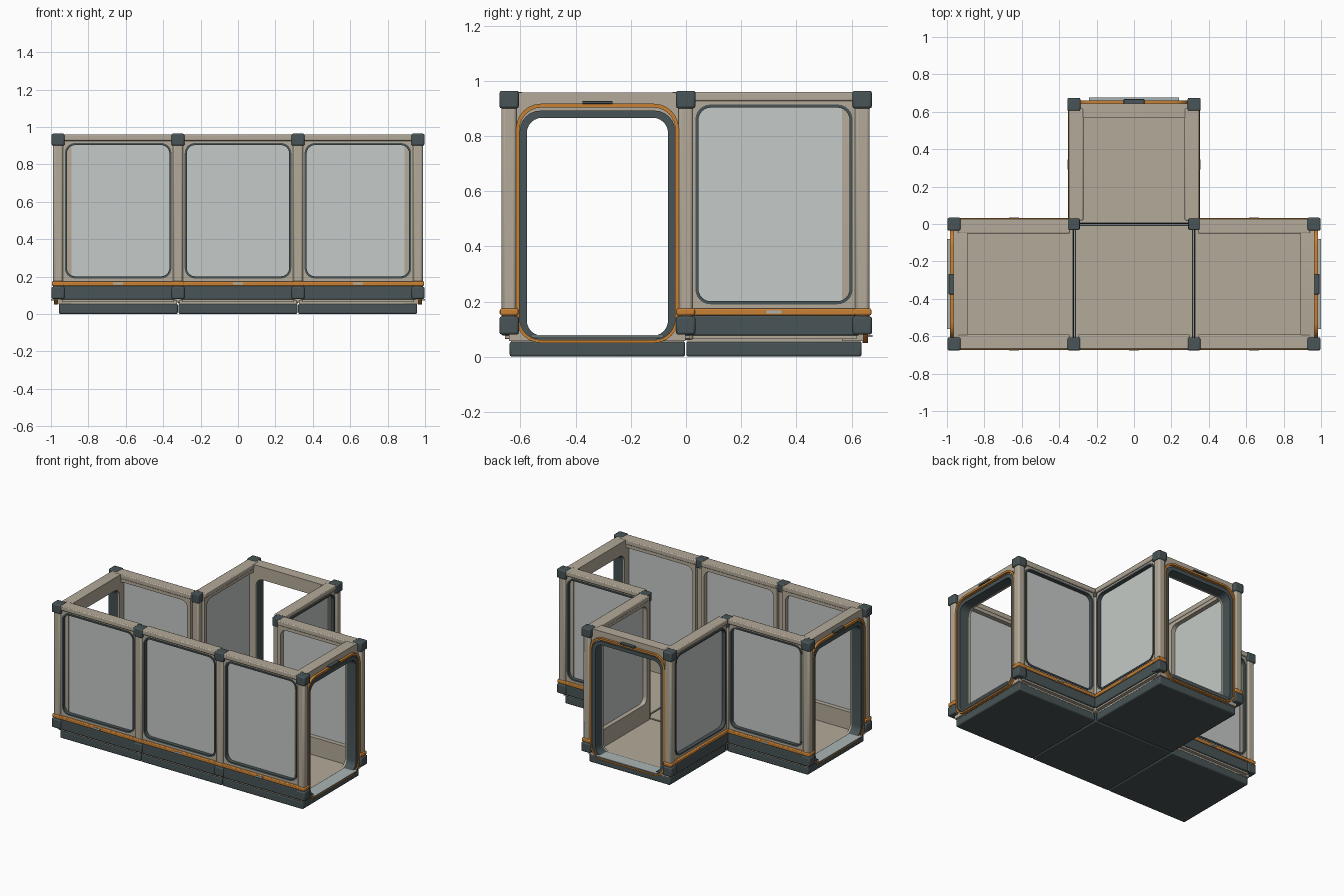
import bpy, bmesh, math
from mathutils import Matrix, Vector

cube = bpy.data.objects.get("Cube")
if cube:
    bpy.data.objects.remove(cube, do_unlink=True)


def material(name, rgb):
    m = bpy.data.materials.new(name)
    m.use_nodes = True
    m.diffuse_color = (*rgb, 1)
    bsdf = next(n for n in m.node_tree.nodes if n.type == "BSDF_PRINCIPLED")
    bsdf.inputs["Base Color"].default_value = (*rgb, 1)
    return m


BEIGE = material("warm_beige", (0.45, 0.40, 0.32))
DARK = material("dark_slate", (0.065, 0.088, 0.092))
ORANGE = material("orange_trim", (0.58, 0.22, 0.035))
GLASS = material("pale_glass", (0.56, 0.59, 0.57))
METAL = material("light_metal", (0.40, 0.46, 0.46))

PITCH = 0.64
FRONT, MID, REAR = -0.641, -0.001, 0.639
INNER, OUTER = 0.321, 0.962


def finish(name, bm, mat, place, bevel=0.0):
    bmesh.ops.recalc_face_normals(bm, faces=bm.faces)
    mesh = bpy.data.meshes.new(name)
    bm.to_mesh(mesh)
    bm.free()
    mesh.materials.append(mat)
    obj = bpy.data.objects.new(name, mesh)
    bpy.context.collection.objects.link(obj)
    obj.matrix_world = place
    if bevel:
        mod = obj.modifiers.new("soft_edges", "BEVEL")
        mod.width = bevel
        mod.segments = 2
    bpy.ops.object.select_all(action="DESELECT")
    obj.select_set(True)
    bpy.context.view_layer.objects.active = obj
    bpy.ops.object.shade_smooth_by_angle(angle=math.radians(30))
    return obj


def box(name, mat, xs, ys, zs, place=Matrix(), bevel=0.0):
    bm = bmesh.new()
    bmesh.ops.create_cube(bm, size=1)
    for v in bm.verts:
        v.co = Vector([(a + b) / 2 + c * (b - a)
                       for (a, b), c in zip((xs, ys, zs), v.co)])
    return finish(name, bm, mat, place, bevel)


def round_rect(half, bottom, top, r, seg=6):
    """Points (x, z) of an upright rounded rectangle."""
    pts = []
    corners = [(half - r, top - r), (r - half, top - r),
               (r - half, bottom + r), (half - r, bottom + r)]
    for q, (cx, cz) in enumerate(corners):
        for i in range(seg + 1):
            a = math.pi / 2 * (q + i / seg)
            pts.append((cx + r * math.cos(a), cz + r * math.sin(a)))
    return pts


def ring(name, mat, outer, inner, y_out, y_in, place):
    """Solid frame between two matching outlines."""
    bm = bmesh.new()
    loops = [[bm.verts.new((x, y, z)) for x, z in pts]
             for pts, y in ((outer, y_out), (inner, y_out), (inner, y_in), (outer, y_in))]
    n = len(outer)
    for k in range(4):
        a, b = loops[k], loops[(k + 1) % 4]
        for i in range(n):
            j = (i + 1) % n
            bm.faces.new((a[i], a[j], b[j], b[i]))
    return finish(name, bm, mat, place)


def plate(name, mat, outline, y_out, y_in, place):
    bm = bmesh.new()
    face = bm.faces.new([bm.verts.new((x, y_out, z)) for x, z in outline])
    ext = bmesh.ops.extrude_face_region(bm, geom=[face], use_keep_orig=True)
    for g in ext["geom"]:
        if isinstance(g, bmesh.types.BMVert):
            g.co.y = y_in
    return finish(name, bm, mat, place)


def spot(x, y, angle=0):
    return Matrix.Translation((x, y, 0)) @ Matrix.Rotation(angle, 4, "Z")


# Window wall: outward is local -y
def window_wall(tag, place):
    opening = round_rect(0.285, 0.19, 0.914, 0.055)
    glass_edge = round_rect(0.274, 0.201, 0.903, 0.045)
    ring(tag + "_panel", BEIGE, round_rect(0.3, 0.065, 0.93, 0.002), opening,
         -0.016, 0.045, place)
    ring(tag + "_window_seal", DARK, opening, glass_edge, -0.021, 0.012, place)
    plate(tag + "_glass", GLASS, round_rect(0.28, 0.195, 0.909, 0.05), 0.006, 0.014, place)
    ring(tag + "_inner_trim", BEIGE, opening, glass_edge, 0.012, 0.045, place)
    box(tag + "_top_beam", BEIGE, (-0.3, 0.3), (-0.028, 0.05), (0.926, 0.96), place, 0.006)
    box(tag + "_skirt", DARK, (-0.31, 0.31), (-0.028, 0.01), (0.077, 0.15), place, 0.006)
    box(tag + "_trim_strip", ORANGE, (-0.31, 0.31), (-0.032, 0.01), (0.15, 0.174), place, 0.005)
    box(tag + "_tag_plate", METAL, (-0.027, 0.027), (-0.035, -0.03), (0.157, 0.168), place)


# Open doorway
def door_wall(tag, place):
    outer = round_rect(0.282, 0.062, 0.892, 0.075)
    inner = round_rect(0.256, 0.076, 0.866, 0.055)
    ring(tag + "_frame", BEIGE, round_rect(0.32, 0.056, 0.958, 0.002), outer,
         -0.004, 0.073, place)
    ring(tag + "_jamb", DARK, outer, inner, -0.014, 0.06, place)
    ring(tag + "_jamb_lining", BEIGE, outer, inner, 0.06, 0.073, place)
    ring(tag + "_trim", ORANGE, round_rect(0.295, 0.05, 0.917, 0.09),
         round_rect(0.282, 0.06, 0.903, 0.078), -0.021, 0.0, place)
    box(tag + "_header_plate", DARK, (-0.055, 0.055), (-0.029, 0), (0.916, 0.927), place, 0.002)
    box(tag + "_threshold", METAL, (-0.24, 0.24), (-0.037, 0.05), (0.072, 0.079), place)


# Corner post with end blocks and orange collar
def corner(tag, place):
    box(tag + "_post", BEIGE, (-0.027, 0.027), (-0.027, 0.027), (0.1, 0.93), place, 0.012)
    box(tag + "_collar", ORANGE, (-0.033, 0.033), (-0.033, 0.033), (0.15, 0.175), place, 0.006)
    for part, zs in (("_foot_block", (0.08, 0.146)), ("_cap_block", (0.9, 0.964))):
        box(tag + part, DARK, (-0.035, 0.035), (-0.035, 0.035), zs, place, 0.008)


# Floor and base for each bay of the T plan
middle_y = (FRONT + MID) / 2
rear_y = (MID + REAR) / 2
bays = {"left": (PITCH, middle_y), "centre": (0, middle_y),
        "right": (-PITCH, middle_y), "rear": (0, rear_y)}
for tag, (x, y) in bays.items():
    place = spot(x, y)
    base, deck = 0.318, 0.314
    box(tag + "_base", DARK, (-base, base), (-base, base), (0, 0.055), place, 0.008)
    box(tag + "_floor", BEIGE, (-deck, deck), (-deck, deck), (0.05, 0.075), place)

# Walls
half_turn, quarter = math.pi, math.pi / 2
for tag, x in (("left", OUTER - INNER), ("centre", 0), ("right", INNER - OUTER)):
    window_wall("front_" + tag, spot(x, FRONT))
for tag, s in (("left", 1), ("right", -1)):
    window_wall("back_" + tag, spot(s * (OUTER - PITCH / 2), MID, half_turn))
    window_wall("rear_bay_" + tag, spot(s * INNER, rear_y, s * quarter))
    door_wall("door_" + tag, spot(s * OUTER, middle_y, s * quarter))
    for level, x, y in (("front_outer", OUTER, FRONT), ("back_outer", OUTER, MID),
                        ("front_inner", INNER, FRONT), ("rear_bay", INNER, REAR)):
        corner(level + "_" + tag, spot(s * x, y))
    # Inside corner of the T
    place = spot(s * INNER, MID)
    box("inside_post_" + tag, BEIGE, (-0.027, 0.027), (-0.027, 0.027), (0.06, 0.93), place, 0.01)
    box("inside_cap_" + tag, DARK, (-0.031, 0.031), (-0.031, 0.031), (0.9, 0.962), place, 0.006)
door_wall("door_rear", spot(0, REAR, half_turn))
